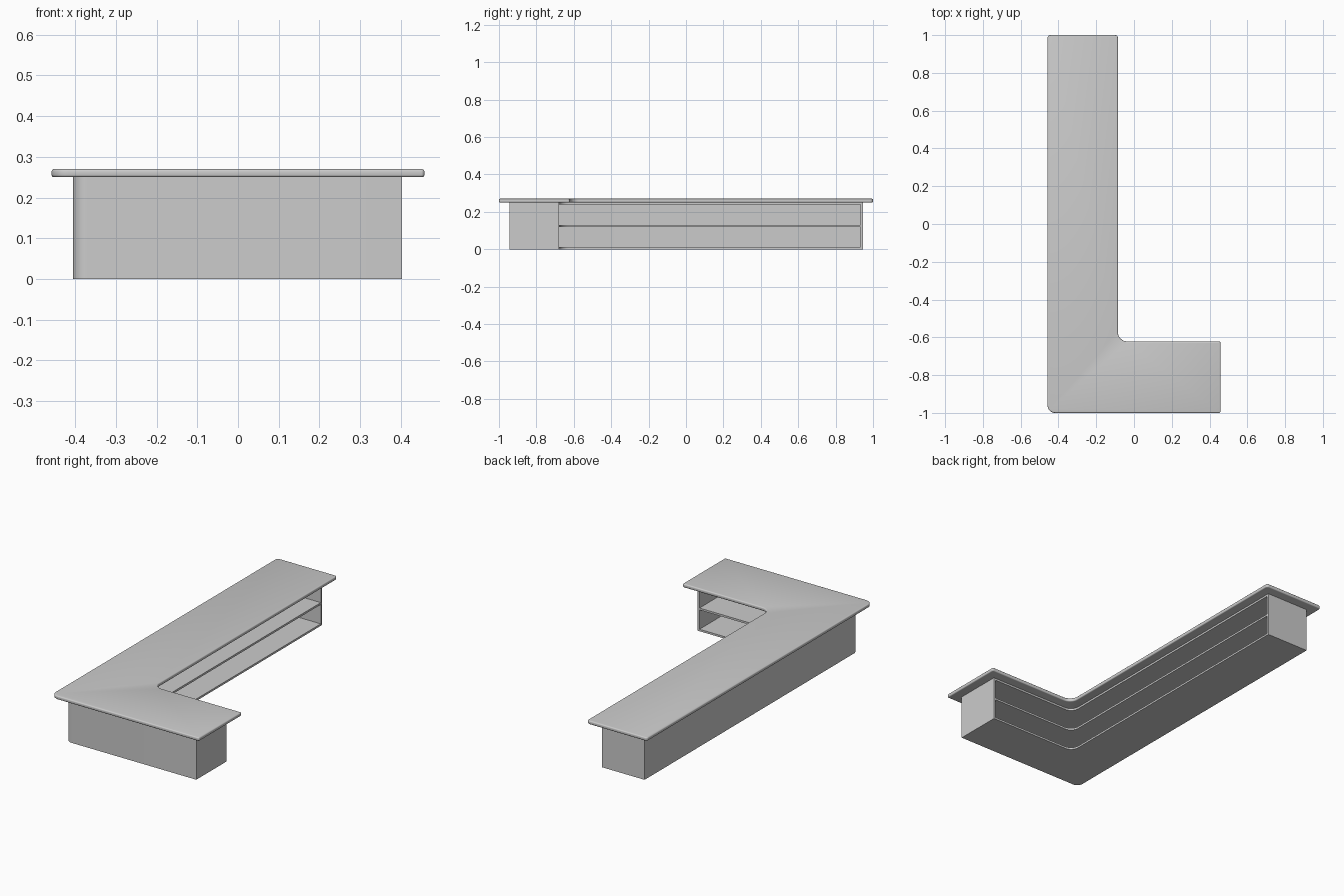
import bpy, bmesh, math
from mathutils import Vector

if "Cube" in bpy.data.objects:
    bpy.data.objects.remove(bpy.data.objects["Cube"])


def rounded(corners, seg=8):
    """Outline from (x, y, radius) corners, with each radius drawn as an arc."""
    out, n = [], len(corners)
    for i, (x, y, r) in enumerate(corners):
        p = Vector((x, y))
        if r == 0:
            out.append(p)
            continue
        a = (Vector(corners[i - 1][:2]) - p).normalized()
        b = (Vector(corners[(i + 1) % n][:2]) - p).normalized()
        c = p + (a + b) * r  # all corners are square
        for k in range(seg + 1):
            t = k / seg * math.pi / 2
            out.append(c - b * r * math.cos(t) - a * r * math.sin(t))
    return out


def slab(name, corners, z0, z1, bevel=0):
    """Extrude an outline from z0 to z1, optionally rounding the rims."""
    bm = bmesh.new()
    base = bm.faces.new([bm.verts.new((p.x, p.y, z0)) for p in rounded(corners)])
    ext = bmesh.ops.extrude_face_region(bm, geom=[base], use_keep_orig=True)
    bmesh.ops.translate(bm, vec=(0, 0, z1 - z0),
                        verts=[g for g in ext["geom"] if isinstance(g, bmesh.types.BMVert)])
    bmesh.ops.recalc_face_normals(bm, faces=bm.faces)
    if bevel:
        rims = [e for e in bm.edges if abs(e.verts[0].co.z - e.verts[1].co.z) < 1e-5]
        bmesh.ops.bevel(bm, geom=rims, offset=bevel, segments=3, profile=0.5, affect='EDGES')
    me = bpy.data.meshes.new(name)
    bm.to_mesh(me)
    bm.free()
    ob = bpy.data.objects.new(name, me)
    bpy.context.collection.objects.link(ob)
    bpy.context.view_layer.objects.active = ob
    ob.select_set(True)
    bpy.ops.object.shade_smooth_by_angle(angle=math.radians(35))
    ob.select_set(False)
    return ob


X0, X1, XI = -0.405, 0.403, -0.14   # cabinet left, right, inner face
Y0, Y1, YI = -0.945, 0.945, -0.678  # cabinet front, back, inner face
T = 0.012                           # panel thickness

# Countertop overhanging the cabinet
slab("countertop", [(-0.458, -1, 0.04), (0.458, -1, 0.008), (0.458, -0.622, 0.008),
                    (-0.085, -0.622, 0.05), (-0.085, 1, 0.015), (-0.458, 1, 0.015)],
     0.25, 0.27, bevel=0.006)

# Outer wall wrapping the back and both ends, open on the inner side
slab("outer_panel", [(X0, Y0, 0.035), (X1, Y0, 0), (X1, YI, 0), (X1 - T, YI, 0),
                     (X1 - T, Y0 + T, 0), (X0 + T, Y0 + T, 0.023), (X0 + T, Y1 - T, 0),
                     (XI, Y1 - T, 0), (XI, Y1, 0), (X0, Y1, 0)], 0, 0.25)

# Bottom board, middle shelf and upper board
for name, z0, z1 in (("bottom_board", 0, 0.011), ("middle_shelf", 0.119, 0.13),
                     ("upper_board", 0.239, 0.25)):
    slab(name, [(X0 + T, Y0 + T, 0.023), (X1 - T, Y0 + T, 0), (X1 - T, YI, 0),
                (XI, YI, 0.05), (XI, Y1 - T, 0), (X0 + T, Y1 - T, 0)], z0, z1)
